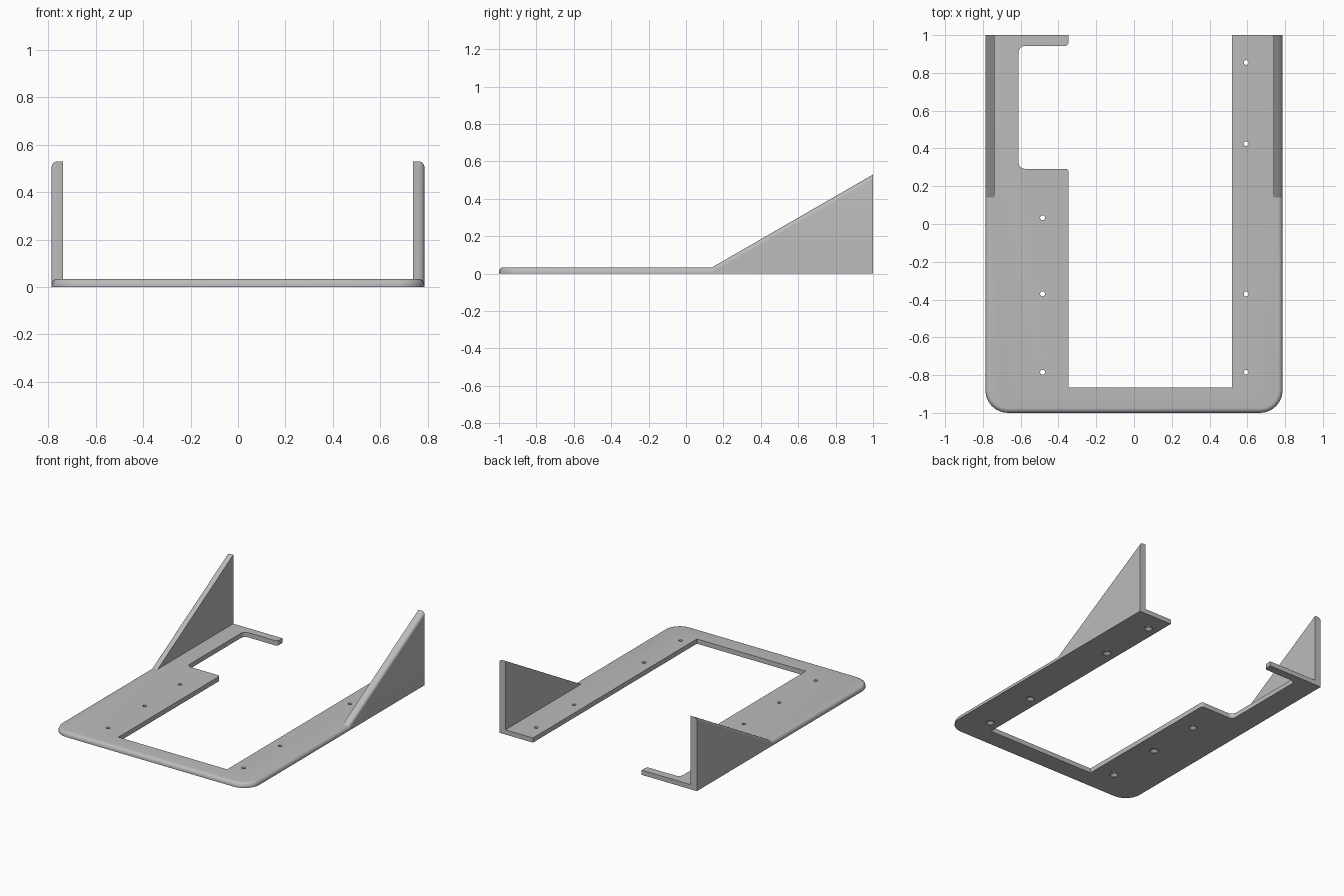
import bpy, bmesh
from math import sin, cos, pi
from mathutils import Vector

if "Cube" in bpy.data.objects:
    bpy.data.objects.remove(bpy.data.objects["Cube"], do_unlink=True)

HALF_W, THICK, EDGE_R = 0.787, 0.034, 0.025
ARC = 6

grey = bpy.data.materials.new("plain grey")
grey.use_nodes = True
colour = (0.5, 0.5, 0.5, 1)
grey.diffuse_color = colour
grey.node_tree.nodes["Principled BSDF"].inputs["Base Color"].default_value = colour


def rounded(corners):
    """Outline from right-angled corners (x, y, radius)."""
    pts = []
    for i, (x, y, r) in enumerate(corners):
        p = Vector((x, y))
        if r == 0:
            pts.append(p)
            continue
        u = (Vector(corners[i - 1][:2]) - p).normalized() * r
        v = (Vector(corners[(i + 1) % len(corners)][:2]) - p).normalized() * r
        for k in range(ARC + 1):
            t = k / ARC * pi / 2
            pts.append(p + u + v - v * cos(t) - u * sin(t))
    return pts


def loft(bm, rings):
    """Skin a stack of equal rings and cap both ends."""
    loops = [[bm.verts.new(p) for p in ring] for ring in rings]
    n = len(loops[0])
    for a, b in zip(loops, loops[1:]):
        for i in range(n):
            j = (i + 1) % n
            bm.faces.new((a[i], a[j], b[j], b[i]))
    bm.faces.new(loops[0][::-1])
    bm.faces.new(loops[-1])


def make(name, bm):
    bmesh.ops.recalc_face_normals(bm, faces=bm.faces)
    mesh = bpy.data.meshes.new(name)
    bm.to_mesh(mesh)
    bm.free()
    obj = bpy.data.objects.new(name, mesh)
    mesh.materials.append(grey)
    bpy.context.collection.objects.link(obj)
    return obj


def smooth(obj):
    bpy.ops.object.select_all(action='DESELECT')
    obj.select_set(True)
    bpy.context.view_layer.objects.active = obj
    bpy.ops.object.shade_smooth_by_angle(angle=0.6)


# Base plate with a rounded upper rim on the front and sides
def plate_ring(z, inset):
    w, r = HALF_W - inset, 0.12 - inset
    outline = rounded([(-w, 1, 0), (-w, inset - 1, r), (w, inset - 1, r), (w, 1, 0)])
    return [(p.x, p.y, z) for p in outline]


rings = [plate_ring(0, 0)]
for k in range(ARC + 1):
    t = k / ARC * pi / 2
    rings.append(plate_ring(THICK - EDGE_R + EDGE_R * sin(t), EDGE_R * (1 - cos(t))))
bm = bmesh.new()
loft(bm, rings)
plate = make("base_plate", bm)

# Cutter: central opening with side notch, and countersunk screw holes
bm = bmesh.new()
opening = rounded([(-0.347, -0.865, 0), (0.519, -0.865, 0), (0.519, 1.2, 0), (-0.347, 1.2, 0),
                   (-0.347, 0.942, 0.02), (-0.612, 0.942, 0.035),
                   (-0.612, 0.292, 0.035), (-0.347, 0.292, 0.015)])
loft(bm, [[(p.x, p.y, z) for p in opening] for z in (-0.1, 0.1)])
holes = [(-0.484, y) for y in (0.033, -0.37, -0.785)]
holes += [(0.594, y) for y in (0.855, 0.425, -0.37, -0.785)]
for x, y in holes:
    loft(bm, [[(x + r * cos(k * pi / 12), y + r * sin(k * pi / 12), z) for k in range(24)]
              for z, r in ((-0.01, 0.029), (0.004, 0.029), (0.018, 0.013), (0.1, 0.013))])
cutter = make("opening_cutter", bm)
cutter.hide_render = True

bpy.context.view_layer.objects.active = plate
cut = plate.modifiers.new("openings", 'BOOLEAN')
cut.operation, cut.solver, cut.object = 'DIFFERENCE', 'EXACT', cutter
bpy.ops.object.modifier_apply(modifier=cut.name)
bpy.data.objects.remove(cutter, do_unlink=True)
smooth(plate)

# Triangular side walls, rounded along the outer sloping edge
def wall_ring(side, y, top):
    section = rounded([(0.738, 0, 0), (HALF_W, 0, 0), (HALF_W, top, EDGE_R), (0.738, top, 0)])
    return [(side * p.x, y, p.y) for p in section]


for name, side in (("left_wall", 1), ("right_wall", -1)):
    bm = bmesh.new()
    loft(bm, [wall_ring(side, 0.14, THICK), wall_ring(side, 1, 0.53)])
    smooth(make(name, bm))
